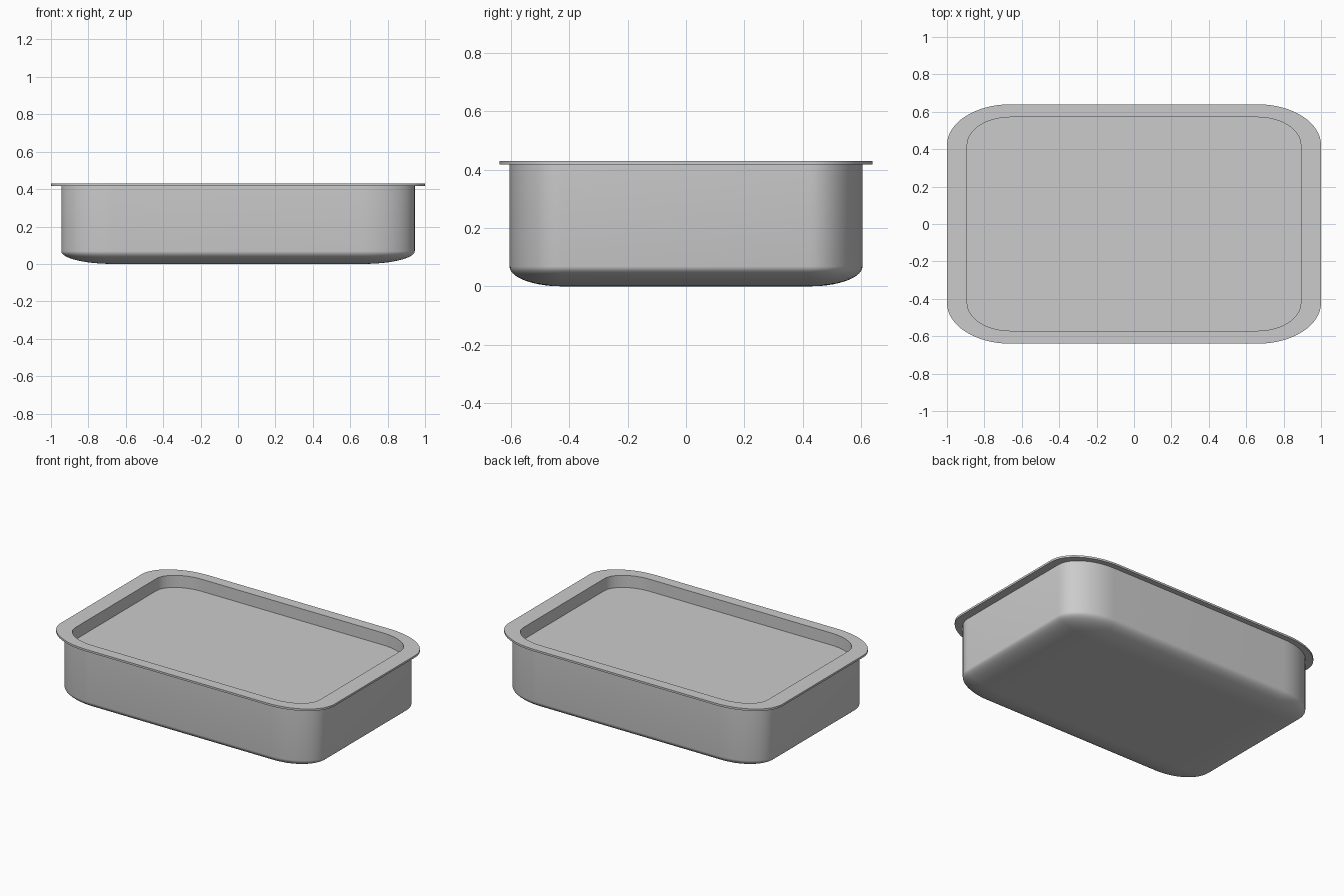
import bpy, bmesh
from math import sin, cos, pi

if "Cube" in bpy.data.objects:
    bpy.data.objects.remove(bpy.data.objects["Cube"])

CORNER = 0.66      # corner centre in x; every ring is this plus its radius
Y_SCALE = 0.64     # depth to width ratio, gives the elliptical corners
ARC = 16           # segments per corner


def ring(bm, r, z):
    """Rounded rectangle loop of corner radius r at height z."""
    verts = []
    for k, (sx, sy) in enumerate([(1, 1), (-1, 1), (-1, -1), (1, -1)]):
        for i in range(ARC + 1):
            a = (k + i / ARC) * pi / 2
            x = sx * CORNER + r * cos(a)
            y = (sy * CORNER + r * sin(a)) * Y_SCALE
            verts.append(bm.verts.new((x, y, z)))
    return verts


def loft(name, profile):
    """Skin a closed solid through (radius, height) rings."""
    bm = bmesh.new()
    rings = [ring(bm, r, z) for r, z in profile]
    n = len(rings[0])
    for low, high in zip(rings, rings[1:]):
        for i in range(n):
            j = (i + 1) % n
            bm.faces.new((low[i], low[j], high[j], high[i]))
    bm.faces.new(rings[0][::-1])
    bm.faces.new(rings[-1])
    bmesh.ops.recalc_face_normals(bm, faces=bm.faces)
    mesh = bpy.data.meshes.new(name)
    bm.to_mesh(mesh)
    bm.free()
    obj = bpy.data.objects.new(name, mesh)
    bpy.context.collection.objects.link(obj)
    bpy.context.view_layer.objects.active = obj
    obj.select_set(True)
    bpy.ops.object.shade_smooth_by_angle(angle=pi / 6)
    obj.select_set(False)
    return obj


# Rounded underside, from the flat base out to the wall
WALL, BASE_H = 0.285, 0.068
STEPS = 14
base = [(0.005 + (WALL - 0.005) * sin(i / STEPS * pi / 2),
         BASE_H * (1 - cos(i / STEPS * pi / 2))) for i in range(STEPS + 1)]

# Upright wall, flat projecting rim, then the recess down to its floor
rim = [(WALL, 0.417), (0.34, 0.417), (0.34, 0.43)]
recess = [(0.232, 0.43), (0.232, 0.35)]

loft("tray", base + rim + recess)
